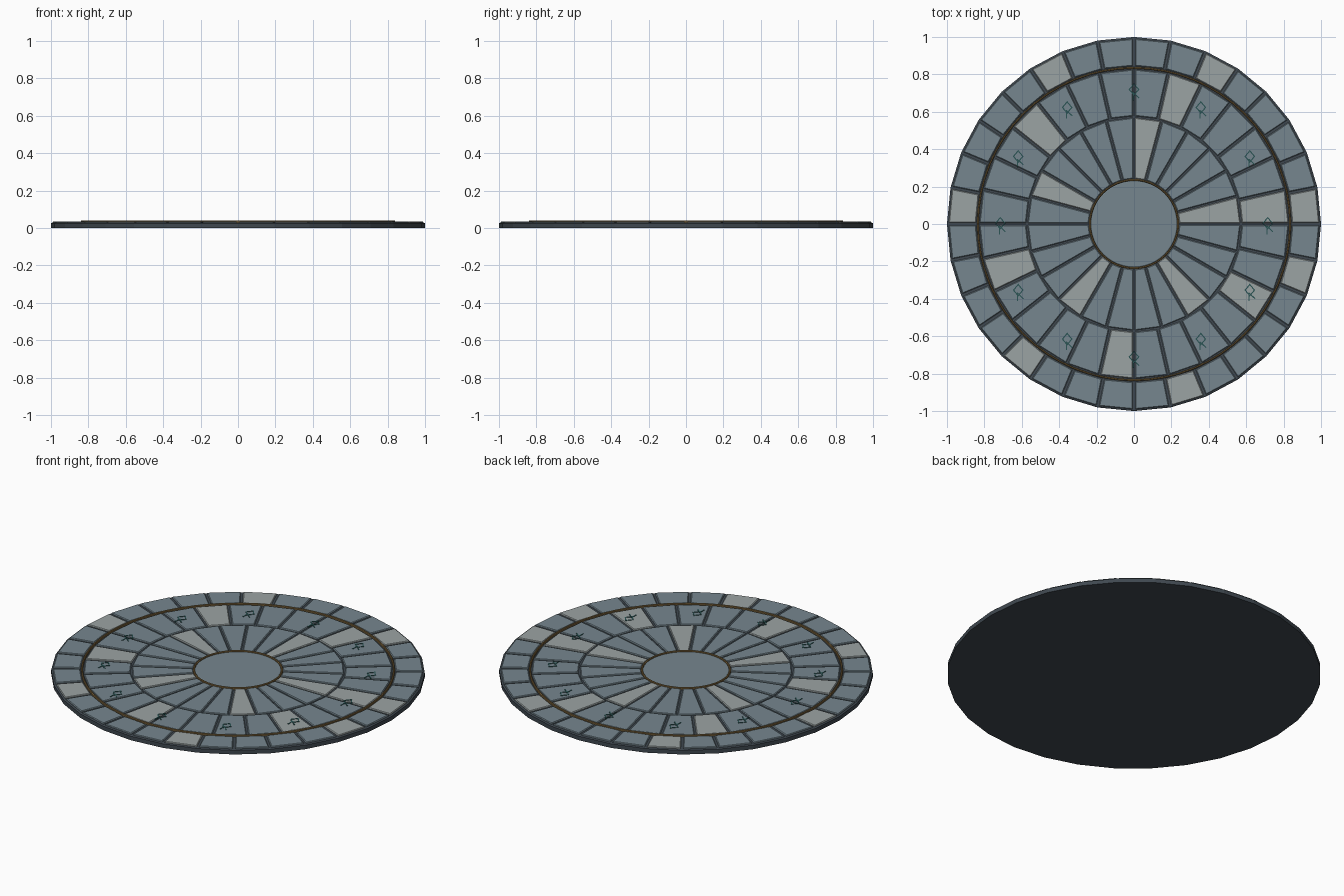
import bpy, bmesh, math
from mathutils import Vector

if "Cube" in bpy.data.objects:
    bpy.data.objects.remove(bpy.data.objects["Cube"])


def material(name, rgb):
    m = bpy.data.materials.new(name)
    m.diffuse_color = (*rgb, 1)
    m.use_nodes = True
    m.node_tree.nodes["Principled BSDF"].inputs["Base Color"].default_value = m.diffuse_color
    return m


SLATE = material("slate", (0.18, 0.24, 0.275))
PALE = material("pale_stone", (0.33, 0.37, 0.37))
MORTAR = material("dark_mortar", (0.05, 0.065, 0.08))
BRONZE = material("bronze", (0.22, 0.14, 0.05))
TEAL = material("teal_inlay", (0.025, 0.09, 0.09))


def finish(name, bm, *mats):
    bmesh.ops.recalc_face_normals(bm, faces=bm.faces)
    me = bpy.data.meshes.new(name)
    bm.to_mesh(me)
    bm.free()
    ob = bpy.data.objects.new(name, me)
    for m in mats:
        me.materials.append(m)
    bpy.context.collection.objects.link(ob)
    return ob


def loft(bm, loops, mat=0, closed=False):
    """Bridge equal-length point loops; cap the ends unless closed."""
    rows = [[bm.verts.new(p) for p in lp] for lp in loops]
    n = len(rows[0])
    pairs = list(zip(rows, rows[1:])) + ([(rows[-1], rows[0])] if closed else [])
    faces = [bm.faces.new((a[i], a[(i + 1) % n], b[(i + 1) % n], b[i]))
             for a, b in pairs for i in range(n)]
    if not closed:
        faces += [bm.faces.new(rows[0]), bm.faces.new(rows[-1])]
    for f in faces:
        f.material_index = mat


def circle(r, z, n):
    return [(r * math.cos(2 * math.pi * i / n), r * math.sin(2 * math.pi * i / n), z)
            for i in range(n)]


def disc(name, profile, n, mat, closed=False):
    bm = bmesh.new()
    loft(bm, [circle(r, z, n) for r, z in profile], closed=closed)
    return finish(name, bm, mat)


def wedge(a0, a1, r0, r1, gap, z):
    """Four corners of a ring tile with a constant-width side gap."""
    pts = []
    for r, a, s in ((r0, a0, 1), (r1, a0, 1), (r1, a1, -1), (r0, a1, -1)):
        t = a + s * math.asin(gap / r)
        pts.append((r * math.cos(t), r * math.sin(t), z))
    return pts


def tile_ring(name, n, r0, r1, gap):
    bm = bmesh.new()
    step = 2 * math.pi / n
    bev = 0.004
    for k in range(n):
        a0, a1 = k * step, (k + 1) * step
        loft(bm, [wedge(a0, a1, r0, r1, gap, 0.022),
                  wedge(a0, a1, r0, r1, gap, 0.031),
                  wedge(a0, a1, r0 + bev, r1 - bev, gap + bev, 0.035)],
             mat=1 if k % 5 == 0 else 0)
    return finish(name, bm, SLATE, PALE)


# Base slab
disc("base_slab", [(1.0, 0), (1.0, 0.024), (0.994, 0.028)], 32, MORTAR)

# Stone paving: three rings and the centre
tile_ring("outer_tiles", 32, 0.845, 0.99, 0.007)
tile_ring("middle_tiles", 28, 0.577, 0.826, 0.006)
tile_ring("inner_tiles", 24, 0.242, 0.568, 0.005)
disc("centre_stone", [(0.23, 0.022), (0.23, 0.033), (0.226, 0.035)], 48, SLATE)

# Bronze inlay rings
for name, r, n in (("outer_bronze_ring", 0.835, 64), ("inner_bronze_ring", 0.236, 48)):
    disc(name, [(r - 0.005, 0.024), (r + 0.005, 0.024),
                (r + 0.005, 0.037), (r + 0.002, 0.04),
                (r - 0.002, 0.04), (r - 0.005, 0.037)], n, BRONZE, closed=True)

# Twelve diamond marks with two short tails
STROKES = [((0, 0.034), (0.025, 0.004)), ((0.025, 0.004), (0, -0.026)),
           ((0, -0.026), (-0.025, 0.004)), ((-0.025, 0.004), (0, 0.034)),
           ((-0.004, -0.02), (-0.004, -0.052)), ((-0.004, -0.012), (0.026, -0.04))]
bm = bmesh.new()
for k in range(12):
    a = k * math.pi / 6
    c = Vector((0.715 * math.cos(a), 0.715 * math.sin(a)))
    for p, q in STROKES:
        p, q = c + Vector(p), c + Vector(q)
        d = (q - p).normalized() * 0.003
        s = Vector((-d.y, d.x))
        quad = [p - d + s, p - d - s, q + d - s, q + d + s]
        loft(bm, [[(v.x, v.y, z) for v in quad] for z in (0.03, 0.0375)])
finish("diamond_marks", bm, TEAL)
